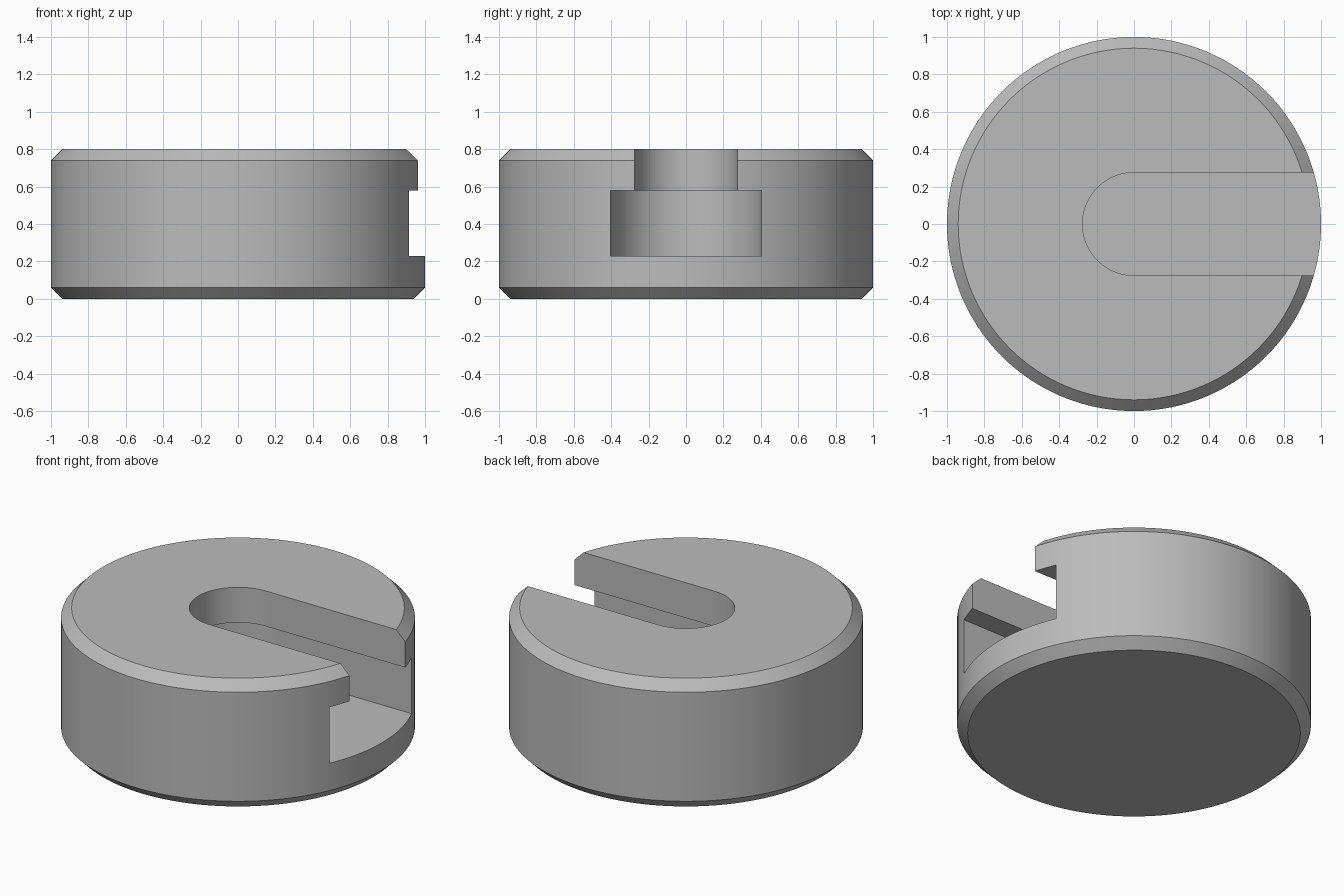
import bpy
import bmesh
from math import pi, cos, sin, radians

SEGMENTS = 128
HEIGHT = 0.8
CHAMFER = 0.06

old = bpy.data.objects.get("Cube")
if old:
    bpy.data.objects.remove(old, do_unlink=True)

metal = bpy.data.materials.new("grey metal")
metal.use_nodes = True
grey = (0.5, 0.5, 0.5, 1.0)
metal.diffuse_color = grey
metal.node_tree.nodes["Principled BSDF"].inputs["Base Color"].default_value = grey


def add_object(name, bm):
    bmesh.ops.recalc_face_normals(bm, faces=bm.faces)
    mesh = bpy.data.meshes.new(name)
    bm.to_mesh(mesh)
    bm.free()
    mesh.materials.append(metal)
    obj = bpy.data.objects.new(name, mesh)
    bpy.context.collection.objects.link(obj)
    return obj


def slot_cutter(name, half_width, bottom, top):
    """Straight slot with a round inner end, open towards +x."""
    bm = bmesh.new()
    steps = SEGMENTS // 2
    angles = [pi / 2 + pi * i / steps for i in range(steps + 1)]
    outline = [(half_width * cos(a), half_width * sin(a)) for a in angles]
    outline += [(1.5, -half_width), (1.5, half_width)]
    face = bm.faces.new([bm.verts.new((x, y, bottom)) for x, y in outline])
    extruded = bmesh.ops.extrude_face_region(bm, geom=[face])["geom"]
    verts = [v for v in extruded if isinstance(v, bmesh.types.BMVert)]
    bmesh.ops.translate(bm, verts=verts, vec=(0, 0, top - bottom))
    cutter = add_object(name, bm)
    cutter.hide_render = True
    return cutter


# Round body with chamfered rims
bm = bmesh.new()
profile = [(1 - CHAMFER, 0), (1, CHAMFER), (1, HEIGHT - CHAMFER), (1 - CHAMFER, HEIGHT)]
rings = []
for radius, z in profile:
    ring = []
    for i in range(SEGMENTS):
        a = 2 * pi * i / SEGMENTS
        ring.append(bm.verts.new((radius * cos(a), radius * sin(a), z)))
    rings.append(ring)
for low, high in zip(rings, rings[1:]):
    for i in range(SEGMENTS):
        j = (i + 1) % SEGMENTS
        bm.faces.new((low[i], low[j], high[j], high[i]))
bm.faces.new(rings[0])
bm.faces.new(rings[-1])
body = add_object("slotted_round_body", bm)

# Stepped slot: wide undercut below, narrow opening above
cutters = [
    slot_cutter("wide_slot_cutter", 0.405, 0.23, 0.58),
    slot_cutter("narrow_slot_cutter", 0.275, 0.4, 1.0),
]
bpy.ops.object.select_all(action="DESELECT")
bpy.context.view_layer.objects.active = body
body.select_set(True)
for cutter in cutters:
    cut = body.modifiers.new(cutter.name, "BOOLEAN")
    cut.operation = "DIFFERENCE"
    cut.solver = "EXACT"
    cut.object = cutter
    bpy.ops.object.modifier_apply(modifier=cut.name)
for cutter in cutters:
    bpy.data.objects.remove(cutter, do_unlink=True)

bpy.ops.object.shade_smooth_by_angle(angle=radians(30))
